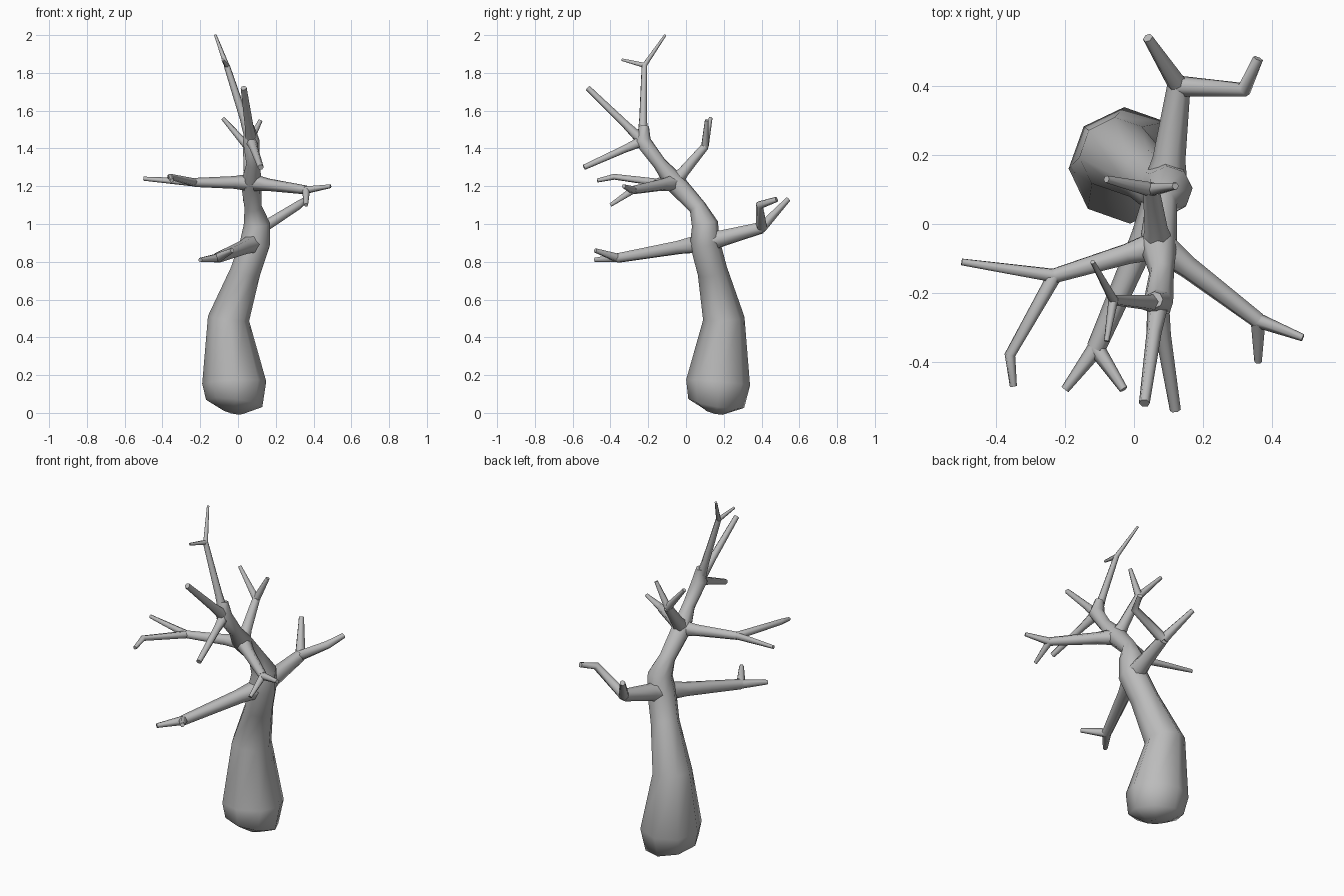
import bpy, bmesh, math
from mathutils import Vector

cube = bpy.data.objects.get("Cube")
if cube:
    bpy.data.objects.remove(cube, do_unlink=True)

GREY = (.5, .5, .5, 1)
bark = bpy.data.materials.new("grey_bark")
bark.use_nodes = True
bark.diffuse_color = GREY
bark.node_tree.nodes["Principled BSDF"].inputs["Base Color"].default_value = GREY


def limb(name, points, radii, sides=6):
    """Smooth-shaded tapered tube along the points, closed at both ends."""
    points = [Vector(point) for point in points]
    mesh_builder = bmesh.new()
    rings = []
    across = Vector((1, .1, .1))
    for index, (point, radius) in enumerate(zip(points, radii)):
        following = points[min(index + 1, len(points) - 1)]
        previous = points[max(index - 1, 0)]
        along = ((following - point).normalized() + (point - previous).normalized()).normalized()
        # carry the ring's direction along so the tube does not twist
        across = (across - along * across.dot(along)).normalized()
        upward = along.cross(across)
        angles = [math.tau * corner / sides for corner in range(sides)]
        rings.append([
            mesh_builder.verts.new(point + radius * (across * math.cos(a) + upward * math.sin(a)))
            for a in angles])
    for lower, upper in zip(rings, rings[1:]):
        for corner in range(sides):
            beside = (corner + 1) % sides
            mesh_builder.faces.new((lower[corner], lower[beside], upper[beside], upper[corner]))
    mesh_builder.faces.new(reversed(rings[0]))
    mesh_builder.faces.new(rings[-1])

    mesh = bpy.data.meshes.new(name)
    mesh_builder.to_mesh(mesh)
    mesh_builder.free()
    mesh.materials.append(bark)
    tube = bpy.data.objects.new(name, mesh)
    bpy.context.collection.objects.link(tube)
    bpy.ops.object.select_all(action='DESELECT')
    tube.select_set(True)
    bpy.context.view_layer.objects.active = tube
    bpy.ops.object.shade_smooth_by_angle(angle=math.radians(70))


def branch(name, root, joint, *twigs, thickness=.024):
    """Branch flaring out at its root, whose far joint may split into twigs."""
    root, joint = Vector(root), Vector(joint)
    limb(name, [root, root.lerp(joint, .3), joint],
         [thickness * 2, thickness * 1.4, thickness])
    for number, twig in enumerate(twigs, start=1):
        path = [joint, *twig]
        last = len(path) - 1
        limb(f"{name}_twig_{number}", path,
             [thickness * (.9 - .45 * step / last) for step in range(last + 1)])


# Places where the branches grow from the trunk
knot = (.09, .1, .9)
crown = (.07, -.06, 1.22)
fork = (.07, -.23, 1.44)

# Swollen trunk, leaning forward as it rises
limb("trunk",
     [(-.03, .15, .01), (-.02, .16, .05), (-.02, .17, .16), (-.05, .2, .5),
      (.04, .14, .75), knot, (.1, .1, 1), (.08, .06, 1.09), crown,
      (.08, -.14, 1.32), fork, (.06, -.22, 1.52)],
     [.06, .15, .17, .11, .08, .08, .07, .046, .055, .036, .044, .024], sides=8)

# Top of the tree
branch("leader", fork, (-.06, -.22, 1.84),
       [(-.12, -.11, 2)], [(-.08, -.34, 1.87)], thickness=.016)
branch("upper_front_branch", fork, (.03, -.52, 1.72), thickness=.016)
branch("lower_front_branch", fork, (.12, -.54, 1.3), thickness=.016)

# Branches around the crown
branch("back_crown_branch", crown, (.05, .1, 1.41),
       [(-.08, .13, 1.56)], [(.12, .11, 1.55)])
branch("right_branch", crown, (-.23, -.15, 1.22),
       [(-.5, -.11, 1.24)], [(-.36, -.38, 1.25), (-.35, -.47, 1.23)])
branch("left_branch", crown, (.36, -.28, 1.18),
       [(.49, -.33, 1.2)], [(.36, -.4, 1.1)])

# Heavy lower branches
branch("back_branch", knot, (.13, .4, .98),
       [(.04, .54, 1.13)], [(.32, .39, 1.1), (.36, .48, 1.13)], thickness=.034)
branch("front_branch", knot, (-.11, -.36, .82),
       [(-.2, -.48, .81)], [(-.03, -.48, .86)], thickness=.028)
